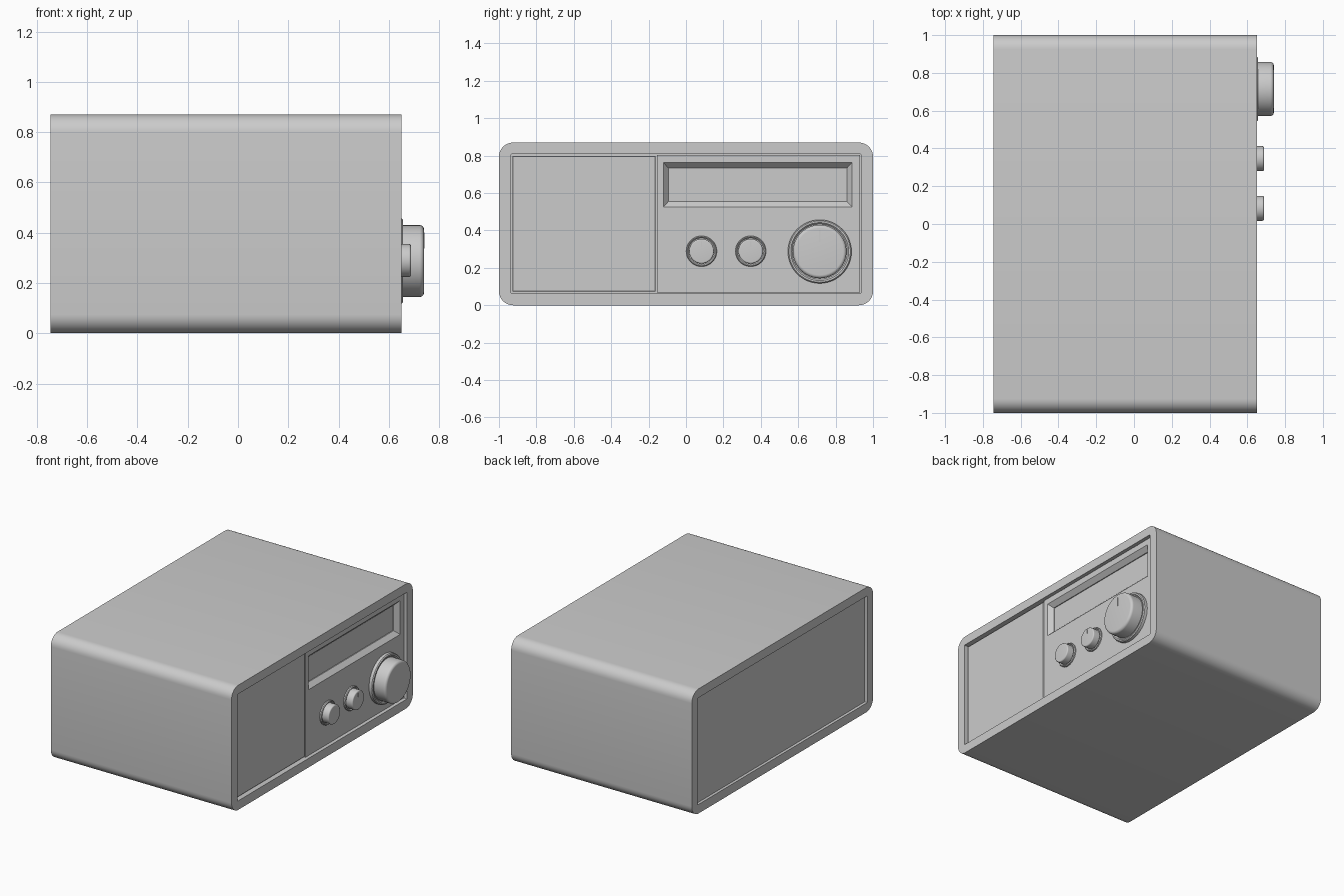
import bpy, bmesh, math

if "Cube" in bpy.data.objects:
    bpy.data.objects.remove(bpy.data.objects["Cube"])

BACK, FRONT = -0.745, 0.65
PANEL_X = FRONT - 0.02


def rect(x, y0, y1, z0, z1, r=0.0, seg=8):
    """Rectangle loop in the YZ plane, optionally with rounded corners."""
    if r == 0:
        return [(x, y1, z1), (x, y0, z1), (x, y0, z0), (x, y1, z0)]
    corners = [(y1 - r, z1 - r), (y0 + r, z1 - r), (y0 + r, z0 + r), (y1 - r, z0 + r)]
    return [(x, cy + r * math.cos(math.pi / 2 * (k + i / seg)),
             z + r * math.sin(math.pi / 2 * (k + i / seg)))
            for k, (cy, z) in enumerate(corners) for i in range(seg + 1)]


def circle(x, r, y, z, n=48):
    return [(x, y + r * math.cos(2 * math.pi * i / n), z + r * math.sin(2 * math.pi * i / n))
            for i in range(n)]


def loft(name, loops, closed=False):
    """Skin a series of matching loops, capping the ends or joining last to first."""
    bm = bmesh.new()
    rings = [[bm.verts.new(p) for p in loop] for loop in loops]
    pairs = list(zip(rings, rings[1:]))
    if closed:
        pairs.append((rings[-1], rings[0]))
    for a, b in pairs:
        n = len(a)
        for i in range(n):
            j = (i + 1) % n
            bm.faces.new((a[i], a[j], b[j], b[i]))
    if not closed:
        bm.faces.new(rings[0])
        bm.faces.new(rings[-1])
    bmesh.ops.recalc_face_normals(bm, faces=bm.faces)
    mesh = bpy.data.meshes.new(name)
    bm.to_mesh(mesh)
    bm.free()
    obj = bpy.data.objects.new(name, mesh)
    bpy.context.collection.objects.link(obj)
    bpy.ops.object.select_all(action='DESELECT')
    bpy.context.view_layer.objects.active = obj
    obj.select_set(True)
    bpy.ops.object.shade_smooth_by_angle(angle=math.radians(30))
    return obj


# Cabinet sleeve, open at both ends
outer = (-1, 1, 0, 0.87, 0.075)
inner = (-0.935, 0.935, 0.063, 0.808, 0.004)
loft("cabinet", [rect(BACK, *outer), rect(FRONT, *outer),
                 rect(FRONT, *inner), rect(BACK, *inner)], closed=True)

# Recessed back panel, and the board behind the front panels
fill = (-0.936, 0.936, 0.062, 0.809)
loft("back_panel", [rect(BACK + 0.02, *fill), rect(BACK + 0.05, *fill)])
loft("front_backing", [rect(0.53, *fill), rect(0.56, *fill)])

# Speaker cover with slim chamfered edge
loft("speaker_cover", [rect(0.55, -0.928, -0.162, 0.073, 0.799),
                       rect(PANEL_X - 0.004, -0.928, -0.162, 0.073, 0.799),
                       rect(PANEL_X, -0.924, -0.166, 0.077, 0.795)])

# Control panel with bevelled display window
loft("control_panel", [rect(0.55, -0.156, 0.93, 0.067, 0.803),
                       rect(PANEL_X, -0.156, 0.93, 0.067, 0.803),
                       rect(PANEL_X, -0.12, 0.888, 0.526, 0.762),
                       rect(PANEL_X - 0.03, -0.094, 0.86, 0.555, 0.733),
                       rect(PANEL_X - 0.036, -0.094, 0.86, 0.555, 0.733)])


def knob(name, y, z, r, tip, collar_r, collar_x, round_r):
    # Collar
    loft(name + "_collar", [circle(x, rad, y, z) for x, rad in (
        (PANEL_X - 0.01, collar_r), (collar_x - 0.006, collar_r),
        (collar_x, collar_r - 0.006), (collar_x, r + 0.012),
        (collar_x - 0.008, r + 0.004), (collar_x - 0.008, r - 0.02))])
    # Cap with rounded rim
    profile = [(PANEL_X - 0.01, r)]
    for i in range(7):
        a = math.pi / 2 * i / 6
        profile.append((tip - round_r + round_r * math.sin(a),
                        r - round_r + round_r * math.cos(a)))
    loft(name, [circle(x, rad, y, z) for x, rad in profile])
    # Pointer mark
    w = 0.003
    mark = (y - w, y + w, z + 0.35 * r, z + 0.8 * r)
    loft(name + "_pointer", [rect(tip - 0.01, *mark), rect(tip + 0.001, *mark)])


knob("tuning_knob", 0.715, 0.287, 0.143, 0.74, 0.17, 0.657, 0.018)
for side, y in (("left", 0.083), ("right", 0.346)):
    knob(side + "_small_knob", y, 0.289, 0.066, 0.688, 0.082, 0.645, 0.008)
